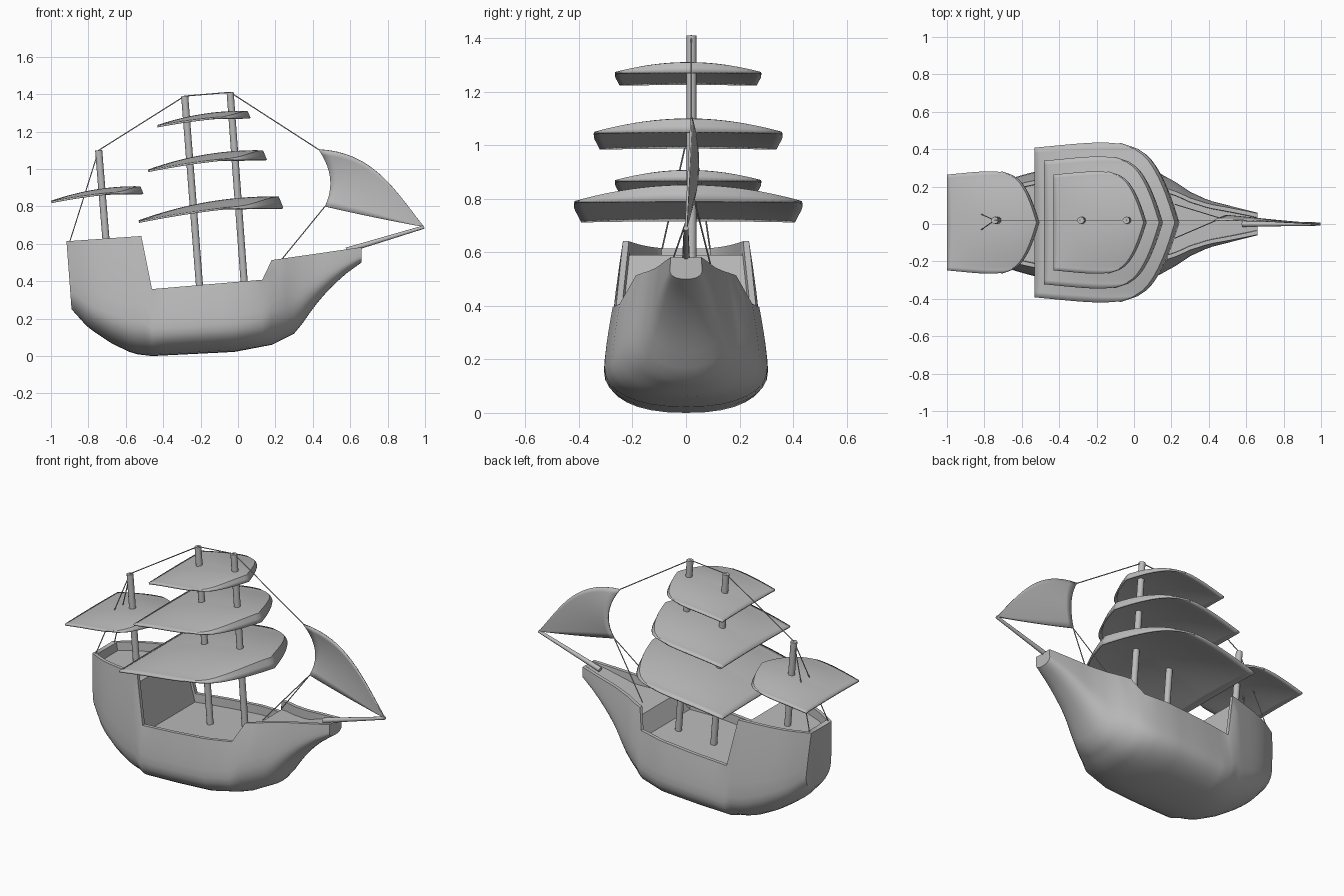
import bpy, bmesh, math
from mathutils import Vector

cube = bpy.data.objects.get("Cube")
if cube:
    bpy.data.objects.remove(cube, do_unlink=True)

grey = bpy.data.materials.new("plain grey")
grey.use_nodes = True
colour = (0.5, 0.5, 0.5, 1)
grey.diffuse_color = colour
grey.node_tree.nodes["Principled BSDF"].inputs["Base Color"].default_value = colour


def finish(name, bm, angle=38):
    bmesh.ops.recalc_face_normals(bm, faces=bm.faces)
    mesh = bpy.data.meshes.new(name)
    bm.to_mesh(mesh)
    bm.free()
    obj = bpy.data.objects.new(name, mesh)
    bpy.context.collection.objects.link(obj)
    mesh.materials.append(grey)
    bpy.ops.object.select_all(action='DESELECT')
    obj.select_set(True)
    bpy.context.view_layer.objects.active = obj
    bpy.ops.object.shade_smooth_by_angle(angle=math.radians(angle))
    return obj


def rod(name, start, end, radius, end_radius, sides=12):
    start, end = Vector(start), Vector(end)
    axis = end - start
    bm = bmesh.new()
    bmesh.ops.create_cone(bm, cap_ends=True, segments=sides, radius1=radius,
                          radius2=end_radius, depth=axis.length)
    placement = axis.to_track_quat('Z', 'Y').to_matrix().to_4x4()
    placement.translation = (start + end) / 2
    bmesh.ops.transform(bm, matrix=placement, verts=bm.verts)
    finish(name, bm)


def sheet(name, point, rows, columns, thickness):
    """Thin sail through the grid of points given by point(u, v)."""
    bm = bmesh.new()
    grid = [[bm.verts.new(point(i / rows, j / columns)) for j in range(columns + 1)]
            for i in range(rows + 1)]
    for near, far in zip(grid, grid[1:]):
        for j in range(columns):
            bm.faces.new((near[j], far[j], far[j + 1], near[j + 1]))
    solidify = finish(name, bm).modifiers.new("thickness", 'SOLIDIFY')
    solidify.thickness = thickness
    solidify.offset = 0


def lerp(a, b, t):
    return a + (b - a) * t


def lookup(profile, x):
    """Value at x on a line through (x, value) points."""
    for (x_a, a), (x_b, b) in zip(profile, profile[1:]):
        if x <= x_b:
            break
    return lerp(a, b, (x - x_a) / (x_b - x_a))


def bezier(points, t):
    """Curve through repeated blending of its control points."""
    points = [Vector(p) for p in points]
    while len(points) > 1:
        points = [a.lerp(b, t) for a, b in zip(points, points[1:])]
    return points[0]


# Hull: cross-sections follow a keel line and a beam line
KEEL = [(-.89, .25), (-.8, .15), (-.68, .07), (-.56, .012), (-.46, 0), (-.02, .022),
        (.18, .06), (.3, .12), (.35, .18), (.4, .255), (.48, .35), (.57, .435), (.66, .5)]
BEAM = [(-.89, .12), (-.78, .195), (-.68, .235), (-.56, .27), (-.46, .295), (-.25, .307),
        (-.02, .305), (.13, .275), (.23, .22), (.3, .172), (.4, .126), (.66, .06)]
STERN, BOW, TRANSOM = -.89, .66, -.86


def spread(start, end, steps):
    return [lerp(start, end, i / steps) for i in range(steps + 1)]


def section(x, rail, tuck, belly, lean, depth):
    """Closed outline: rounded bottom, tucked-in side, rail and sunken deck."""
    keel, beam = lookup(KEEL, x), lookup(BEAM, x)
    widest = lerp(keel, rail, belly)
    half = []
    for a in spread(0, math.pi / 2, 8):
        half.append((beam * math.sin(a) ** .85, widest - (widest - keel) * math.cos(a) ** .9))
    for t in spread(0, 1, 5)[1:]:
        half.append((beam * lerp(1, tuck, t ** 1.4), lerp(widest, rail, t)))
    inner = beam * tuck - .022
    half += [(inner, rail), (inner - .002, rail - depth - .001)]
    points = [(x + lean * (z - keel) / (rail - keel), y, z) for y, z in half]
    return points + [(px, -y, z) for px, y, z in reversed(points[1:])]


sections = []
for x in [STERN, TRANSOM] + spread(TRANSOM + .004, -.49, 8):
    sections.append(section(x, .676 + .07 * x, .82, .28, -.027, .05 if x > TRANSOM else 0))
for x in spread(-.46, .13, 8):
    sections.append(section(x, .397 + .085 * x, .9, .4, 0, .05))
for x in spread(.18, BOW, 12):
    tuck = lerp(.76, .95, (x - .18) / (BOW - .18))
    sections.append(section(x, .487 + .144 * x, tuck, .4, 0, min(.05, (BOW - x) / 5)))

bm = bmesh.new()
loops = [[bm.verts.new(p) for p in points] for points in sections]
for a, b in zip(loops, loops[1:]):
    for i in range(len(a)):
        bm.faces.new((a[i - 1], a[i], b[i], b[i - 1]))
bm.faces.new(loops[0])
bm.faces.new(loops[-1])
finish("hull", bm)

# Masts and bowsprit
MAST_Y = .02
MIZZEN, MAIN, FORE = (-.745, MAST_Y, 1.1), (-.285, MAST_Y, 1.39), (-.042, MAST_Y, 1.41)
TIP = (.995, 0, .69)
rod("mizzen_mast", (-.7, MAST_Y, .55), MIZZEN, .019, .019)
rod("main_mast", (-.2, MAST_Y, .3), MAIN, .019, .019)
rod("fore_mast", (.04, MAST_Y, .3), FORE, .019, .019)
rod("bowsprit", (.58, 0, .565), TIP, .015, .009)


# Square sails: domed sheets with a pointed front and a turned-down lip
def square_sail(name, back, front, half, low, rise):
    def point(u, v):
        across = 2 * v - 1
        side = abs(across)
        along = min(1, u / .9)
        lip = max(0, u - .9) * 10
        reach = (front - back) * (1 - .17 * side - .11 * side ** 3 - .12 * side ** 14)
        centre = .06 + 1.8 * along - .94 * along ** 2 - .4 * lip
        edge = .03 + .62 * along - .14 * along ** 2
        return (back + reach * (.97 * along + .03 * lip),
                half * across * (.93 + .1 * along - .05 * along ** 5) + .008,
                low + rise * lerp(centre, edge, side ** 2))

    sheet(name, point, 20, 28, .01)


square_sail("lower_sail", -.53, .238, .43, .712, .148)
square_sail("middle_sail", -.48, .15, .355, .985, .12)
square_sail("upper_sail", -.43, .063, .275, 1.225, .088)
square_sail("mizzen_sail", -.998, -.51, .275, .82, .09)

# Jib: sheet between two curves that meet at the tip of the bowsprit
HEAD, CLEW = Vector((.43, .02, 1.105)), Vector((.465, .03, .8))
UPPER = [HEAD, (.72, .02, 1.09), (.83, .01, .9), TIP]
LOWER = [CLEW, (.72, .015, .74), TIP]


def jib_point(u, v):
    hollow = Vector((.045, .02, 0)) * 4 * v * (1 - v) * (1 - u) ** 2
    return bezier(LOWER, u).lerp(bezier(UPPER, u), v) + hollow


sheet("jib_sail", jib_point, 16, 10, .008)

# Rigging
ropes = [(MIZZEN, MAIN), (MAIN, FORE), (FORE, HEAD)]
for side in (-1, 1):
    ropes.append((MIZZEN, (-.9, .09 * side, .61)))
    ropes.append((CLEW, (.22, .09 * side + .015, .5)))
for number, (start, end) in enumerate(ropes, 1):
    rod(f"rope_{number}", start, end, .003, .003, 6)
